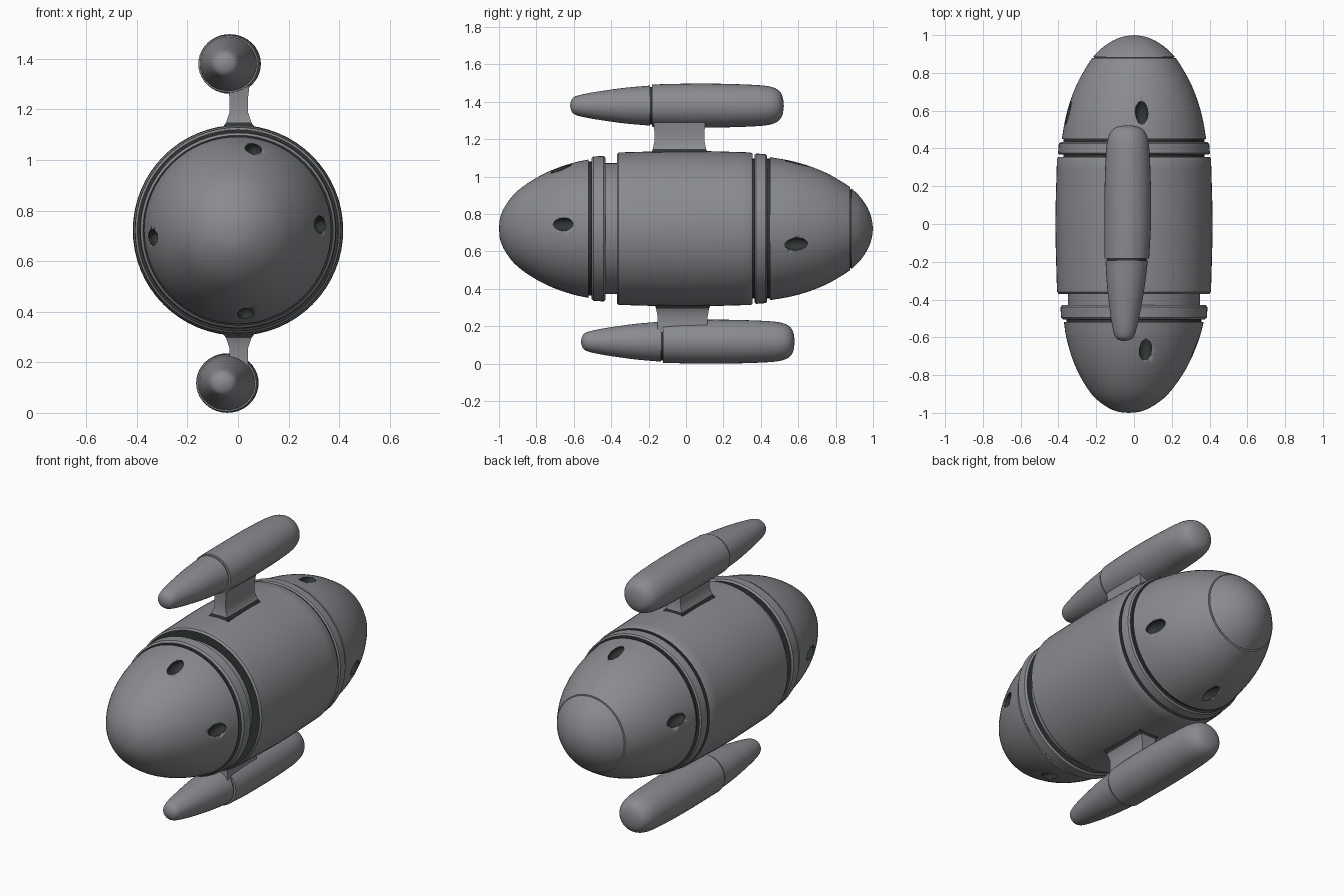
import bpy, bmesh, math
from mathutils import Vector

if "Cube" in bpy.data.objects:
    bpy.data.objects.remove(bpy.data.objects["Cube"])

CZ = 0.722  # height of the hull axis


def material(name, rgb):
    m = bpy.data.materials.new(name)
    m.diffuse_color = (*rgb, 1)
    m.use_nodes = True
    m.node_tree.nodes["Principled BSDF"].inputs["Base Color"].default_value = m.diffuse_color
    return m


GREY = material("hull grey", (0.25, 0.26, 0.275))
DARK = material("dark recess", (0.03, 0.037, 0.036))


def finish(bm, name, angle=32):
    bmesh.ops.remove_doubles(bm, verts=bm.verts, dist=1e-5)
    bmesh.ops.recalc_face_normals(bm, faces=bm.faces)
    me = bpy.data.meshes.new(name)
    bm.to_mesh(me)
    bm.free()
    me.materials.append(GREY)
    me.materials.append(DARK)
    ob = bpy.data.objects.new(name, me)
    bpy.context.collection.objects.link(ob)
    bpy.ops.object.select_all(action='DESELECT')
    ob.select_set(True)
    bpy.context.view_layer.objects.active = ob
    bpy.ops.object.shade_smooth_by_angle(angle=math.radians(angle))
    return ob


def curve(pts, n=3):
    """Smooth a profile with a Catmull-Rom spline."""
    p = [Vector(q) for q in pts]
    p = [2 * p[0] - p[1]] + p + [2 * p[-1] - p[-2]]
    out = []
    for i in range(1, len(p) - 2):
        a, b, c, d = p[i - 1:i + 3]
        for k in range(n):
            t = k / n
            v = 0.5 * (2 * b + (c - a) * t + (2 * a - 5 * b + 4 * c - d) * t * t
                       + (3 * b - a - 3 * c + d) * t ** 3)
            out.append((v.x, max(v.y, 0)))
    return out + [tuple(pts[-1])]


def lathe(name, prof, cx=0, cz=CZ, sx=1, lean=None, dark=False, seg=64):
    """Turn a (y, radius) profile about the y axis; flat end faces can be dark."""
    bm = bmesh.new()
    prof = [(prof[0][0], 0)] + list(prof) + [(prof[-1][0], 0)]
    rings = []
    for y, r in prof:
        ox = lean(y) if lean else 0
        rings.append([bm.verts.new((cx + ox + sx * r * math.cos(2 * math.pi * i / seg), y,
                                    cz + r * math.sin(2 * math.pi * i / seg))) for i in range(seg)])
    for j in range(len(rings) - 1):
        (y0, r0), (y1, r1) = prof[j], prof[j + 1]
        if abs(y0 - y1) + abs(r0 - r1) < 1e-6:
            continue
        for i in range(seg):
            k = (i + 1) % seg
            f = bm.faces.new((rings[j][i], rings[j][k], rings[j + 1][k], rings[j + 1][i]))
            if dark and abs(y0 - y1) < 0.2 * abs(r0 - r1):
                f.material_index = 1
    bmesh.ops.dissolve_degenerate(bm, dist=1e-6, edges=bm.edges)
    return finish(bm, name)


def dent(target, centre):
    """Cut an oval recess with dark walls into a hull end."""
    bm = bmesh.new()
    bmesh.ops.create_uvsphere(bm, u_segments=20, v_segments=12, radius=1)
    for v in bm.verts:
        v.co = Vector((v.co.x * 0.034, v.co.y * 0.07, v.co.z * 0.034)) + Vector(centre)
    for f in bm.faces:
        f.material_index = 1
    cutter = finish(bm, "dent_cutter")
    cutter.hide_render = True
    bpy.context.view_layer.objects.active = target
    mod = target.modifiers.new("dent", 'BOOLEAN')
    mod.object, mod.operation, mod.solver = cutter, 'DIFFERENCE', 'EXACT'
    bpy.ops.object.modifier_move_to_index(modifier="dent", index=0)
    bpy.ops.object.modifier_apply(modifier="dent")
    bpy.data.objects.remove(cutter)


# Rounded nose and tail
nose = lathe("nose", curve([(-1, 0), (-0.992, 0.065), (-0.96, 0.132), (-0.9, 0.203), (-0.8, 0.272),
                            (-0.7, 0.32), (-0.6, 0.353), (-0.52, 0.37)]),
             lean=lambda y: 0.055 * min(0, y + 0.5))
tail = lathe("tail", curve([(0.45, 0.382), (0.55, 0.365), (0.65, 0.338), (0.75, 0.298),
                            (0.83, 0.253), (0.878, 0.222)]))
lathe("tail_seam", [(0.87, 0.213), (0.89, 0.208)]).data.materials[0] = DARK
lathe("tail_cap", curve([(0.884, 0.217), (0.93, 0.172), (0.97, 0.113), (0.992, 0.056), (1, 0)]))

# Oval recesses around both ends
for x, z in ((0.06, 1.04), (-0.328, 0.695), (0.325, 0.745), (0.03, 0.395)):
    dent(nose, (x, -0.66, z))
for x, z in ((0.04, 1.068), (-0.345, 0.78), (0.34, 0.64), (-0.04, 0.372)):
    dent(tail, (x, 0.585, z))

# Main barrel, necks and collars
lathe("barrel", [(-0.37, 0.33), (-0.37, 0.398), (-0.36, 0.407)]
      + curve([(-0.35, 0.408), (0, 0.416), (0.345, 0.408)], 6)
      + [(0.355, 0.402), (0.355, 0.33)], dark=True)
lathe("front_neck", [(-0.44, 0.35), (-0.365, 0.35)])
lathe("front_collar", [(-0.505, 0.34), (-0.505, 0.376), (-0.495, 0.386), (-0.44, 0.389),
                       (-0.43, 0.38), (-0.43, 0.34)], dark=True)
lathe("rear_collar", [(0.367, 0.36), (0.367, 0.395), (0.375, 0.402), (0.425, 0.398),
                      (0.433, 0.39), (0.433, 0.36)], dark=True)
for nm, a, b, r in (("front_gap", -0.525, -0.5, 0.358), ("rear_gap", 0.35, 0.46, 0.374)):
    lathe(nm, [(a, r), (b, r)]).data.materials[0] = DARK

# Side pods: tapered front part and blunt rear part with a groove between
FRONT = [(0, 0), (0.008, 0.03), (0.03, 0.05), (0.1, 0.067), (0.2, 0.083), (0.3, 0.096), (0.428, 0.107)]
REAR = [(0.438, 0.113), (0.6, 0.117), (0.8, 0.117), (1.0, 0.11), (1.08, 0.099), (1.12, 0.077),
        (1.137, 0.045), (1.143, 0)]
for side, tip, cx, cz in (("upper", -0.62, -0.033, 1.38), ("lower", -0.562, -0.042, 0.118)):
    lean = lambda y: -0.03 * max(0, -y)
    for part, prof in (("front", FRONT), ("rear", REAR)):
        lathe(f"{side}_pod_{part}", curve([(tip + t, r) for t, r in prof]), cx, cz, 1.05, lean, seg=40)
    lathe(f"{side}_pod_groove", [(tip + 0.42, 0.1), (tip + 0.445, 0.1)], cx, cz, 1.05, lean,
          seg=40).data.materials[0] = DARK

# Flared struts joining the pods to the barrel
SECTIONS = [(1.11, 0.078, 0.158), (1.148, 0.05, 0.142), (1.19, 0.036, 0.134), (1.24, 0.036, 0.134),
            (1.29, 0.042, 0.138)]
for side, cy in (("upper", -0.035), ("lower", -0.018)):
    bm = bmesh.new()
    loops = []
    for z, hx, hy in SECTIONS:
        zz = z if side == "upper" else 2 * CZ - z
        loops.append([bm.verts.new((0.003 + sx * hx, cy + sy * hy, zz))
                      for sx, sy in ((-1, -1), (1, -1), (1, 1), (-1, 1))])
    for j in range(len(loops) - 1):
        for i in range(4):
            k = (i + 1) % 4
            f = bm.faces.new((loops[j][i], loops[j][k], loops[j + 1][k], loops[j + 1][i]))
            f.material_index = 1 if j == 0 else 0
    bm.faces.new(loops[0])
    bm.faces.new(loops[-1])
    finish(bm, side + "_strut", 40)
